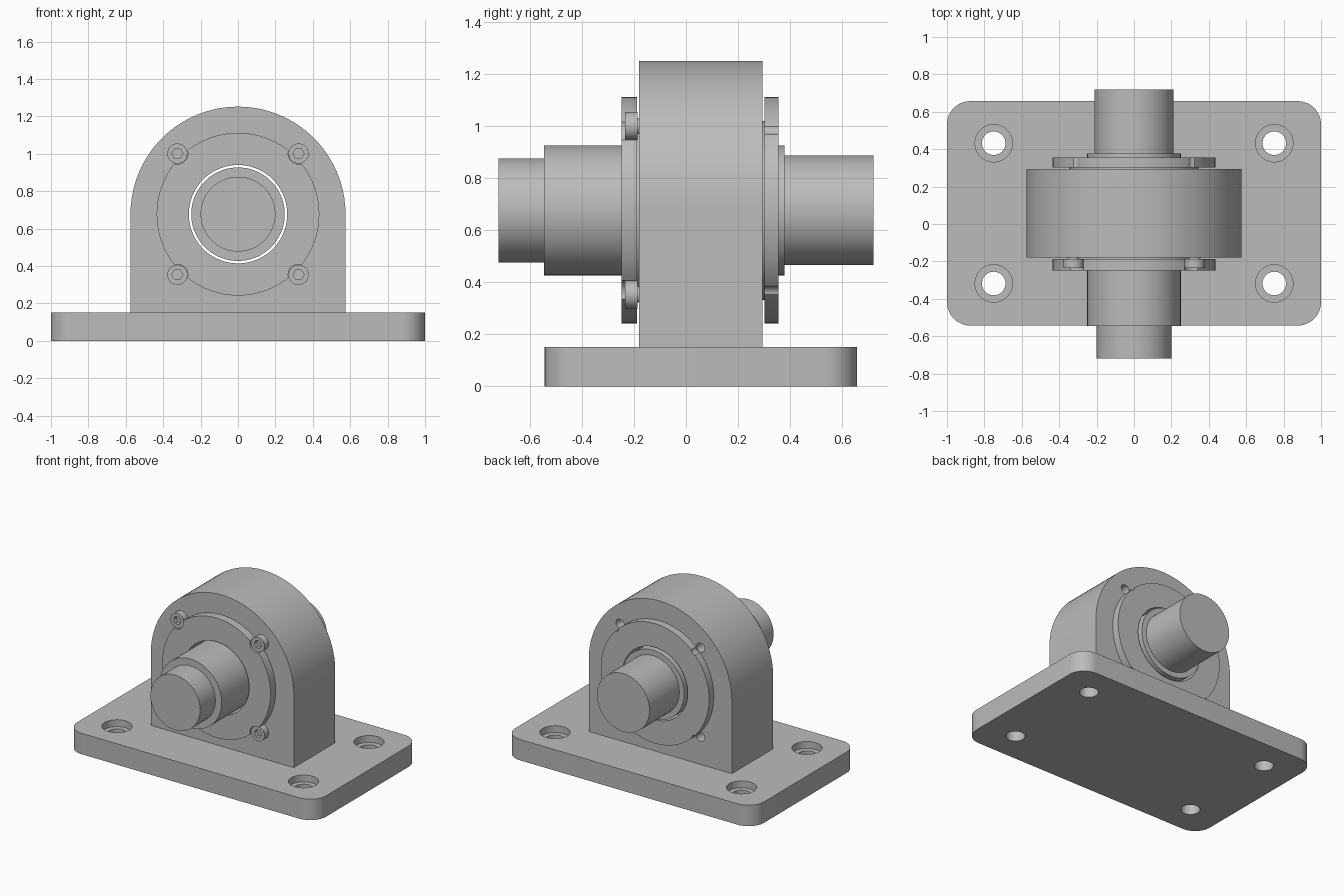
import bpy, bmesh
from math import sin, cos, pi, radians
from mathutils import Matrix, Vector

cube = bpy.data.objects.get("Cube")
if cube:
    bpy.data.objects.remove(cube, do_unlink=True)

steel = bpy.data.materials.new("plain grey steel")
steel.use_nodes = True
GREY = (0.5, 0.5, 0.5, 1)
steel.diffuse_color = GREY
steel.node_tree.nodes["Principled BSDF"].inputs["Base Color"].default_value = GREY

AXIS_Z = 0.677      # shaft centre height
BASE_Y = 0.057      # middle of base and housing
BASE_TOP = 0.152
BOLT = 0.324        # bolt offset from the shaft axis in x and z


def finish(name, bm):
    bmesh.ops.recalc_face_normals(bm, faces=bm.faces)
    mesh = bpy.data.meshes.new(name)
    bm.to_mesh(mesh)
    bm.free()
    mesh.materials.append(steel)
    ob = bpy.data.objects.new(name, mesh)
    bpy.context.collection.objects.link(ob)
    return ob


def prism(name, outline, direction):
    """Extrude a closed outline along a direction."""
    bm = bmesh.new()
    face = bm.faces.new([bm.verts.new(p) for p in outline])
    new = bmesh.ops.extrude_face_region(bm, geom=[face])["geom"]
    verts = [g for g in new if isinstance(g, bmesh.types.BMVert)]
    bmesh.ops.translate(bm, verts=verts, vec=Vector(direction))
    return finish(name, bm)


def lathe(name, profile, centre=(0, AXIS_Z), ring=False, steps=72):
    """Turn (radius, y) points about an axis along y; ring closes the profile."""
    bm = bmesh.new()
    loops = []
    for r, y in profile:
        loops.append([bm.verts.new((centre[0] + r * cos(2 * pi * i / steps), y,
                                    centre[1] + r * sin(2 * pi * i / steps)))
                      for i in range(steps)])
    pairs = list(zip(loops, loops[1:]))
    if ring:
        pairs.append((loops[-1], loops[0]))
    else:
        bm.faces.new(loops[0])
        bm.faces.new(loops[-1])
    for a, b in pairs:
        for i in range(steps):
            j = (i + 1) % steps
            bm.faces.new((a[i], a[j], b[j], b[i]))
    return finish(name, bm)


def upright(name, x, y, r, z0, z1):
    """Vertical cylinder."""
    bm = bmesh.new()
    bmesh.ops.create_cone(bm, cap_ends=True, segments=48, radius1=r, radius2=r,
                          depth=z1 - z0,
                          matrix=Matrix.Translation((x, y, (z0 + z1) / 2)))
    return finish(name, bm)


def cut(ob, cutters):
    bpy.context.view_layer.objects.active = ob
    for c in cutters:
        mod = ob.modifiers.new("cut", "BOOLEAN")
        mod.operation = "DIFFERENCE"
        mod.solver = "EXACT"
        mod.object = c
        bpy.ops.object.modifier_apply(modifier=mod.name)
        bpy.data.objects.remove(c, do_unlink=True)


def arc(cx, cy, r, start, end, steps):
    return [(cx + r * cos(radians(start + (end - start) * i / steps)),
             cy + r * sin(radians(start + (end - start) * i / steps)))
            for i in range(steps + 1)]


parts = []
SIGNS = [(sx, sz) for sx in (-1, 1) for sz in (-1, 1)]
SPOTS = [(sx * BOLT, AXIS_Z + sz * BOLT) for sx, sz in SIGNS]

# Base plate with rounded corners and counterbored mounting holes
R = 0.125
outline = []
for k, (sx, sy) in enumerate([(1, 1), (-1, 1), (-1, -1), (1, -1)]):
    outline += arc(sx * (1 - R), BASE_Y + sy * (0.6 - R), R, 90 * k, 90 * k + 90, 12)
base = prism("base_plate", [(x, y, 0) for x, y in outline], (0, 0, BASE_TOP))
for sx, sy in SIGNS:
    x, y = sx * 0.75, BASE_Y + sy * 0.375
    cut(base, [upright("cutter", x, y, 0.063, -0.1, 0.3),
               upright("cutter", x, y, 0.1, BASE_TOP - 0.05, 0.3)])
parts.append(base)

# Arched bearing housing with a through bore and bolt holes
arch = arc(0, AXIS_Z, 0.575, 0, 180, 40) + [(-0.575, BASE_TOP), (0.575, BASE_TOP)]
housing = prism("housing", [(x, -0.18, z) for x, z in arch], (0, 0.475, 0))
cut(housing, [lathe("cutter", [(0.345, -0.4), (0.345, 0.5)])])
cut(housing, [lathe("cutter", [(0.033, -0.4), (0.033, 0.5)], p, steps=24) for p in SPOTS])
parts.append(housing)

# Covers: flange plus a spigot that seats in the bore
front_cover = lathe("front_cover", [(0.263, -0.248), (0.435, -0.248), (0.435, -0.188),
                                    (0.344, -0.188), (0.344, -0.12), (0.263, -0.12)], ring=True)
cut(front_cover, [lathe("cutter", [(0.056, -0.4), (0.056, 0)], p, steps=32) for p in SPOTS])
back_cover = lathe("back_cover", [(0.263, 0.356), (0.435, 0.356), (0.435, 0.301),
                                  (0.344, 0.301), (0.344, 0.235), (0.263, 0.235)], ring=True)
cut(back_cover, [lathe("cutter", [(0.033, 0.2), (0.033, 0.5)], p, steps=24) for p in SPOTS])
parts += [front_cover, back_cover]

# Stepped shaft
parts.append(lathe("shaft", [(0.2, -0.72), (0.2, -0.545), (0.25, -0.545),
                             (0.25, 0.378), (0.211, 0.378), (0.211, 0.72)]))

# Socket head bolts
for (sx, sz), p in zip(SIGNS, SPOTS):
    name = ("upper_" if sz > 0 else "lower_") + ("left" if sx > 0 else "right") + "_bolt"
    bolt = lathe(name, [(0.054, -0.235), (0.054, -0.187), (0.031, -0.187), (0.031, 0.05)],
                 p, steps=32)
    cut(bolt, [lathe("cutter", [(0.03, -0.3), (0.03, -0.205)], p, steps=6)])
    parts.append(bolt)

# Smooth the round walls, keep the edges crisp
bpy.ops.object.select_all(action="DESELECT")
for ob in parts:
    ob.select_set(True)
bpy.context.view_layer.objects.active = parts[0]
bpy.ops.object.shade_smooth_by_angle(angle=radians(30))
